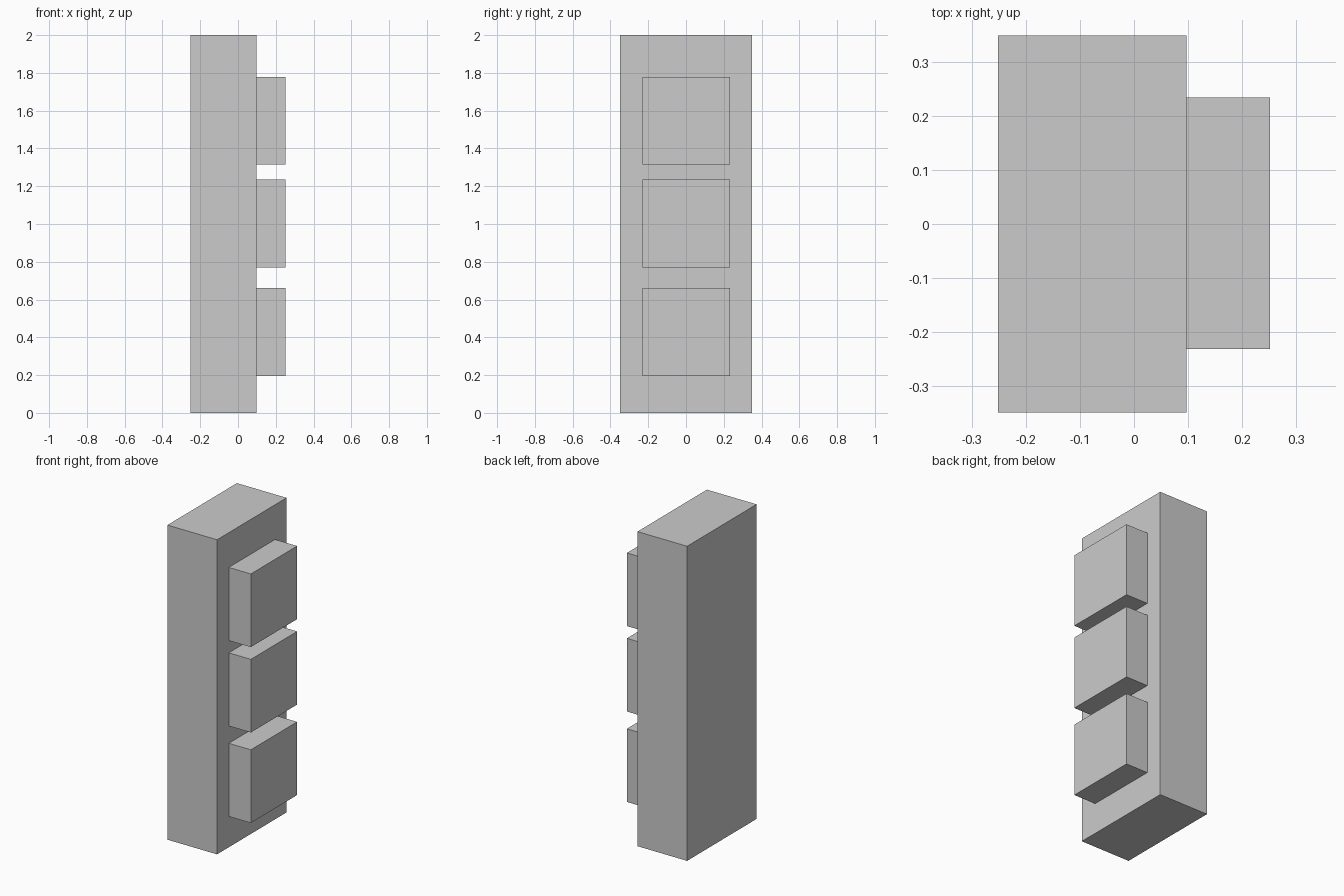
import bpy
import bmesh

if "Cube" in bpy.data.objects:
    bpy.data.objects.remove(bpy.data.objects["Cube"])


def box(name, lo, hi):
    """Axis-aligned box between two opposite corners."""
    bm = bmesh.new()
    bmesh.ops.create_cube(bm, size=1)
    for v in bm.verts:
        v.co = [(a + b) / 2 + c * (b - a) for a, b, c in zip(lo, hi, v.co)]
    mesh = bpy.data.meshes.new(name)
    bm.to_mesh(mesh)
    bm.free()
    obj = bpy.data.objects.new(name, mesh)
    bpy.context.collection.objects.link(obj)
    return obj


FACE_X = 0.097    # front plane of the housing, where the blocks attach
BLOCK = 0.465     # block width and height

# Tall housing
box("housing", (-0.252, -0.349, 0), (FACE_X, 0.349, 2))

# Three square blocks stacked on the +x face
for name, z in (("lower_block", 0.196), ("middle_block", 0.771), ("upper_block", 1.314)):
    box(name, (FACE_X, -0.231, z), (0.252, -0.231 + BLOCK, z + BLOCK))
